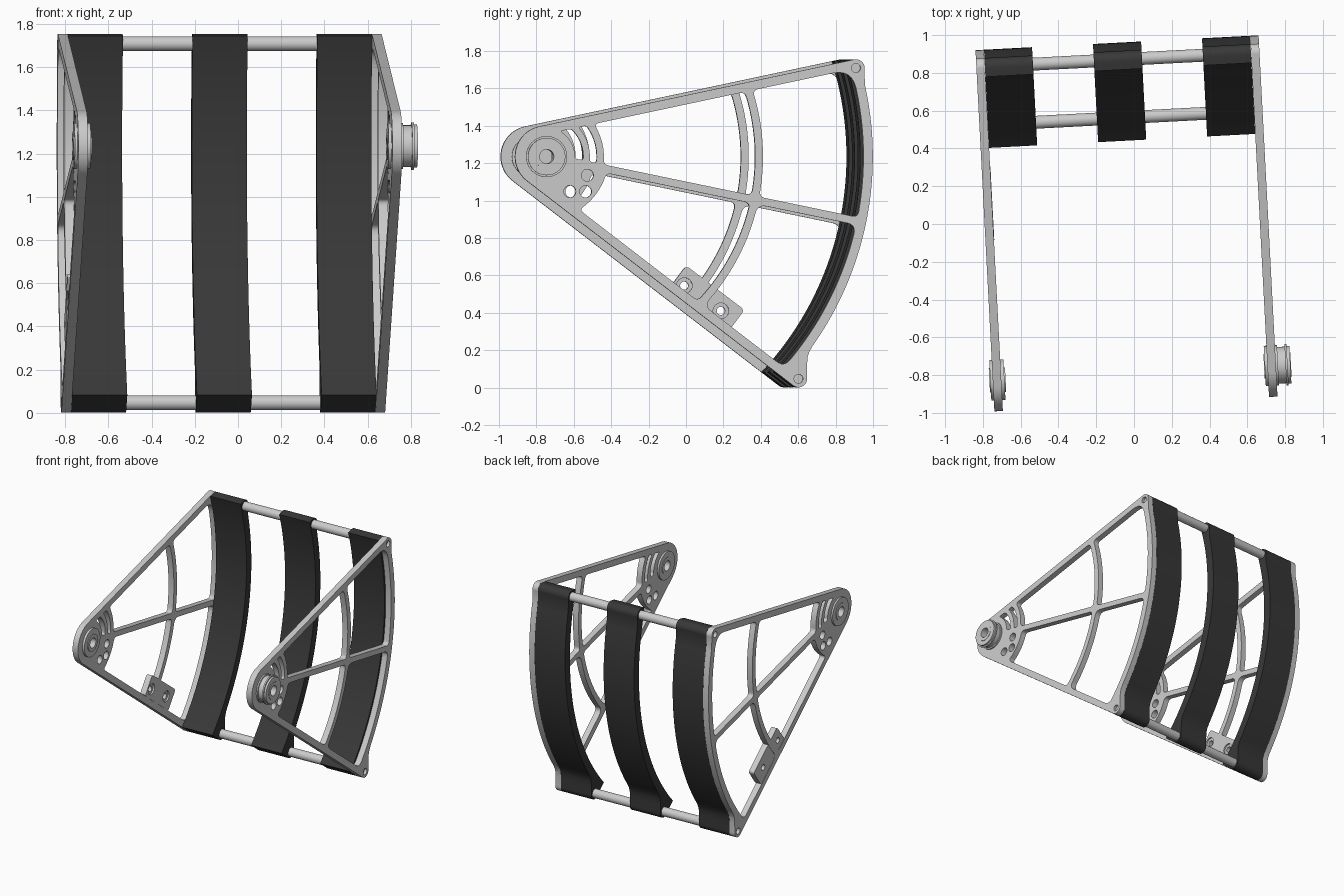
import bpy
from math import sin, cos, asin, atan2, radians, degrees, hypot, pi, sqrt
from mathutils import Matrix

if "Cube" in bpy.data.objects:
    bpy.data.objects.remove(bpy.data.objects["Cube"])

# All parts are flat profiles in the (y, z) plane extruded along x, then turned 3 degrees about z
TURN = Matrix.Rotation(radians(3), 4, 'Z')
TO_YZ = Matrix(((0, 0, 1, 0), (1, 0, 0, 0), (0, 1, 0, 0), (0, 0, 0, 1)))
P = (-0.787, 1.235)                      # pivot
TOP, BOTTOM = (0.873, 1.709), (0.565, 0.047)   # bar centres
HUB_R, END_R = 0.165, 0.046
RIM, RIM_IN, STRAP_IN = 1.75, 1.70, 1.685

black = bpy.data.materials.new("black_strap")
black.diffuse_color = (0.04, 0.04, 0.04, 1)
black.use_nodes = True
black.node_tree.nodes["Principled BSDF"].inputs["Base Color"].default_value = black.diffuse_color


def prism(name, loops, x0, x1, mat=None):
    cu = bpy.data.curves.new(name, 'CURVE')
    cu.dimensions, cu.fill_mode, cu.extrude = '2D', 'BOTH', (x1 - x0) / 2
    for loop in loops:
        s = cu.splines.new('POLY')
        s.points.add(len(loop) - 1)
        for p, (u, v) in zip(s.points, loop):
            p.co = (u, v, 0, 1)
        s.use_cyclic_u = True
    tmp = bpy.data.objects.new(name + "_profile", cu)
    bpy.context.collection.objects.link(tmp)
    bpy.context.view_layer.update()
    me = bpy.data.meshes.new_from_object(tmp)
    bpy.data.objects.remove(tmp)
    me.transform(TURN @ Matrix.Translation(((x0 + x1) / 2, 0, 0)) @ TO_YZ)
    me.materials.clear()
    if mat:
        me.materials.append(mat)
    ob = bpy.data.objects.new(name, me)
    bpy.context.collection.objects.link(ob)
    bpy.ops.object.select_all(action='DESELECT')
    ob.select_set(True)
    bpy.context.view_layer.objects.active = ob
    bpy.ops.object.shade_smooth_by_angle(angle=radians(30))
    return ob


def arc(c, r, a0, a1, n=16):
    return [(c[0] + r * cos(a0 + (a1 - a0) * i / n), c[1] + r * sin(a0 + (a1 - a0) * i / n))
            for i in range(n + 1)]


def circle(c, r, n=40):
    return arc(c, r, 0, 2 * pi, n)[:-1]


def polar(r, a):
    return (P[0] + r * cos(a), P[1] + r * sin(a))


def corner(a, c, b, n=6):
    return [tuple((1 - t) ** 2 * a[k] + 2 * t * (1 - t) * c[k] + t * t * b[k] for k in (0, 1))
            for t in [i / n for i in range(1, n)]]


def edge_angle(c, side):
    dx, dz = c[0] - P[0], c[1] - P[1]
    return atan2(dz, dx) - side * asin((HUB_R - END_R) / hypot(dx, dz))


up, low = edge_angle(TOP, 1), edge_angle(BOTTOM, -1)
mid = radians(-11.7)


def on(line, r):
    """Polar angle where a line (direction, offset from pivot) meets radius r."""
    return line[0] + asin(line[1] / r)


def window(lo, hi, r0, r1, f, f_hi=None):
    """Rounded opening between two lines and two arcs about the pivot."""
    g = f_hi or f
    q = lambda line, r, d=0: polar(r, on(line, r) + d / r)
    pts = arc(P, r1, on(lo, r1) + f / r1, on(hi, r1) - g / r1, 24)
    pts += corner(pts[-1], q(hi, r1), q(hi, r1 - g)) + [q(hi, r1 - g), q(hi, r0 + f)]
    inner = arc(P, r0, on(hi, r0) - f / r0, on(lo, r0) + f / r0, 20)
    pts += corner(pts[-1], q(hi, r0), inner[0]) + inner
    pts += corner(inner[-1], q(lo, r0), q(lo, r0 + f)) + [q(lo, r0 + f), q(lo, r1 - f)]
    return pts + corner(q(lo, r1 - f), q(lo, r1), pts[0])


# Outer contour shared by plates and straps, running from top corner to bottom corner
rim = arc(TOP, END_R, up + pi / 2, radians(-15), 12)
rim += arc(P, RIM, radians(12.5), radians(-35.3), 60)
rim += [(0.622, 0.190), (0.613, 0.160), (0.611, 0.12)]
rim += arc(BOTTOM, END_R, radians(5), low - pi / 2, 12)
hub = arc(P, HUB_R, low - pi / 2, up + pi / 2 - 2 * pi, 32)

# Side plates
upper, lower = (up, HUB_R - 0.048), (low, -HUB_R + 0.048)
mid_hi, mid_lo = (mid, 0.021), (mid, -0.021)
openings = [
    window(mid_hi, upper, 0.155, 0.20, 0.015),
    window(mid_hi, upper, 0.235, 0.272, 0.015),
    window(mid_hi, upper, 0.31, 1.12, 0.03),
    window(mid_hi, upper, 1.162, RIM_IN, 0.03, 0.10),
    window(lower, mid_lo, 0.335, 1.12, 0.03),
    window(lower, mid_lo, 1.162, RIM_IN, 0.05),
]
for dy, dz in ((0.128, -0.187), (0.212, -0.187), (0.222, -0.100)):
    openings.append(circle((P[0] + dy, P[1] + dz), 0.032, 24))
holes = [circle(P, 0.045), circle(TOP, 0.024, 24), circle(BOTTOM, 0.024, 24)]
for name, x0, x1 in (("left", -0.79, -0.745), ("right", 0.666, 0.711)):
    prism(name + "_side_plate", [rim + hub] + openings + holes, x0, x1)

# Straps fill the rim contour outside the inner radius
run = sqrt(STRAP_IN ** 2 - HUB_R ** 2)
a_up = up + atan2(HUB_R, run)
a_low = low - atan2(HUB_R, run)
strap = rim + arc(P, STRAP_IN, a_low, a_up, 60)
for name, x0, x1 in (("left", -0.7445, -0.49), ("middle", -0.167, 0.088), ("right", 0.411, 0.6655)):
    prism(name + "_strap", [strap], x0, x1, black)

# Cross bars
for name, c in (("top", TOP), ("bottom", BOTTOM)):
    prism(name + "_bar", [circle(c, 0.034)], -0.765, 0.69)

# Pivot bearings: (radius, hole, x range)
for name, r, h, x0, x1 in (
        ("left_bearing", 0.107, 0.045, -0.803, -0.728),
        ("left_bearing_sleeve", 0.065, 0.038, -0.808, -0.722),
        ("right_bearing", 0.107, 0.045, 0.652, 0.722),
        ("right_boss", 0.097, 0.045, 0.722, 0.762),
        ("right_boss_flange", 0.11, 0.045, 0.762, 0.773),
        ("right_boss_cap", 0.10, 0.045, 0.773, 0.788),
        ("right_boss_sleeve", 0.065, 0.038, 0.648, 0.791)):
    prism(name, [circle(P, r), circle(P, h)], x0, x1)

# Mounting bracket on the left lower arm
quad = [(0.040, 0.652), (-0.055, 0.525), (0.255, 0.285), (0.352, 0.415)]
outline = []
for i, c in enumerate(quad):
    ends = []
    for o in (quad[i - 1], quad[(i + 1) % 4]):
        d = hypot(o[0] - c[0], o[1] - c[1])
        ends.append(tuple(c[k] + (o[k] - c[k]) * 0.025 / d for k in (0, 1)))
    outline += [ends[0]] + corner(ends[0], c, ends[1]) + [ends[1]]
bolts = [(0.030, 0.545), (0.226, 0.410)]
prism("bracket", [outline] + [circle(b, 0.022, 24) for b in bolts], -0.788, -0.755)
prism("bracket_face", [outline] + [circle(b, 0.042, 24) for b in bolts], -0.755, -0.743)
